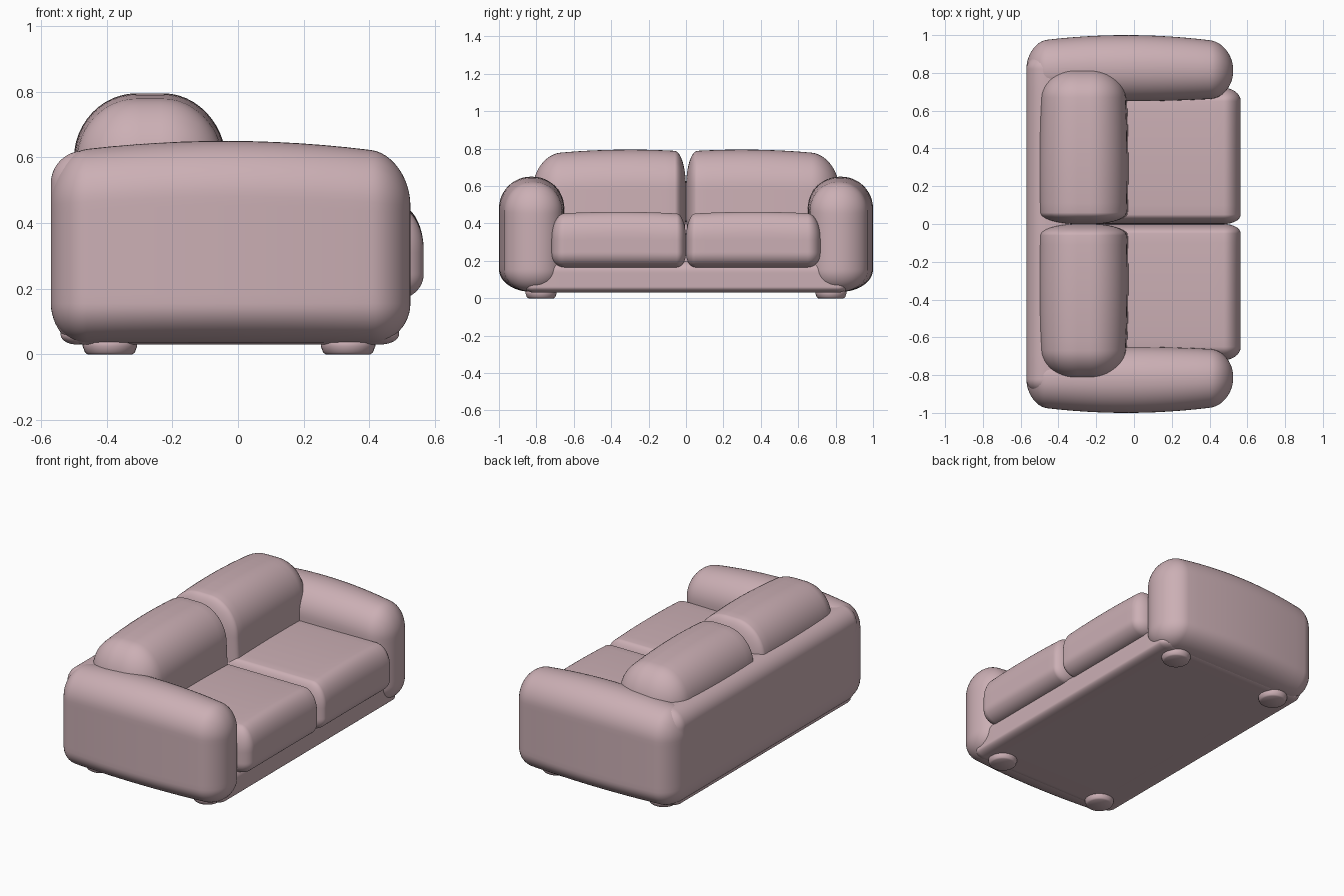
import bpy, bmesh, math

if "Cube" in bpy.data.objects:
    bpy.data.objects.remove(bpy.data.objects["Cube"])

fabric = bpy.data.materials.new("dusty pink fabric")
fabric.diffuse_color = (0.60, 0.43, 0.46, 1)
fabric.use_nodes = True
fabric.node_tree.nodes["Principled BSDF"].inputs["Base Color"].default_value = fabric.diffuse_color


def finish(name, bm):
    bmesh.ops.recalc_face_normals(bm, faces=bm.faces[:])
    mesh = bpy.data.meshes.new(name)
    bm.to_mesh(mesh)
    bm.free()
    for p in mesh.polygons:
        p.use_smooth = True
    mesh.materials.append(fabric)
    ob = bpy.data.objects.new(name, mesh)
    bpy.context.collection.objects.link(ob)
    return ob


def pillow(name, lo, hi, r_lo, r_hi, deform=None, side=1):
    """Rounded box with separate corner radii on each axis and end."""
    bm = bmesh.new()
    bmesh.ops.create_cube(bm, size=2)
    bmesh.ops.subdivide_edges(bm, edges=bm.edges[:], cuts=23, use_grid_fill=True)
    for v in bm.verts:
        d = [math.tan(max(abs(c) - 0.5, 0) * 2 * math.pi / 4) for c in v.co]
        n = math.sqrt(sum(c * c for c in d))
        p = []
        for i in range(3):
            a, b = lo[i] + r_lo[i], hi[i] - r_hi[i]
            t = min(max(v.co[i] + 0.5, 0), 1)
            off = d[i] / n * (r_hi[i] if v.co[i] > 0 else -r_lo[i])
            p.append(a + (b - a) * t + off)
        if deform:
            p = deform(*p)
        v.co = (p[0], p[1] * side, p[2])
    return finish(name, bm)


def arm_shape(x, y, z):
    u = (x + 0.04) / 0.5
    up = min(max((z - 0.2) / 0.45, 0), 1)
    out = min(max((y - 0.65) / 0.35, 0), 1)
    y += -0.035 * u * u * out + 0.015 * u * u * (1 - out)
    return x, y, z - 0.035 * u * u * up


def back_cushion_shape(x, y, z):
    up = min(max((z - 0.35) / 0.445, 0), 1)
    u = (y - 0.3) / 0.5
    front = min(max((x + 0.5) / 0.47, 0), 1)
    x += 0.015 * u * u * (1 - 2 * front)
    x -= 0.02 * up * front
    return x, y, z - 0.03 * u * u * up


def seat_shape(x, y, z):
    u = (y - 0.36) / 0.36
    up = min(max((z - 0.165) / 0.295, 0), 1)
    return x, y, z - 0.012 * u * u * up


# Low base and back panel
pillow("base", (-0.54, -0.86, 0.03), (0.49, 0.86, 0.20),
       (0.05, 0.05, 0.03), (0.06, 0.05, 0.06))
pillow("back_panel", (-0.57, -0.90, 0.03), (-0.28, 0.90, 0.62),
       (0.10, 0.08, 0.13), (0.10, 0.08, 0.10))

# Mirrored arms, cushions and feet
for side, label in ((1, "left"), (-1, "right")):
    pillow(label + "_arm", (-0.57, 0.65, 0.035), (0.525, 1.0, 0.65),
           (0.11, 0.17, 0.12), (0.12, 0.17, 0.17), arm_shape, side)
    pillow(label + "_seat_cushion", (-0.30, 0.0, 0.165), (0.565, 0.72, 0.462),
           (0.06, 0.05, 0.08), (0.09, 0.07, 0.14), seat_shape, side)
    pillow(label + "_back_cushion", (-0.50, 0.0, 0.33), (-0.025, 0.82, 0.795),
           (0.20, 0.06, 0.10), (0.19, 0.15, 0.20), back_cushion_shape, side)
    for x, place in ((-0.39, "back"), (0.335, "front")):
        bm = bmesh.new()
        profile = [(0, 0), (0.068, 0), (0.076, 0.006), (0.083, 0.025),
                   (0.083, 0.036), (0.075, 0.048), (0, 0.055)]
        vs = [bm.verts.new((x + r, 0.775 * side, z)) for r, z in profile]
        es = [bm.edges.new(e) for e in zip(vs, vs[1:])]
        bmesh.ops.spin(bm, geom=vs + es, cent=(x, 0.775 * side, 0), axis=(0, 0, 1),
                       angle=2 * math.pi, steps=32)
        bmesh.ops.remove_doubles(bm, verts=bm.verts[:], dist=0.0005)
        finish(label + "_" + place + "_foot", bm)
